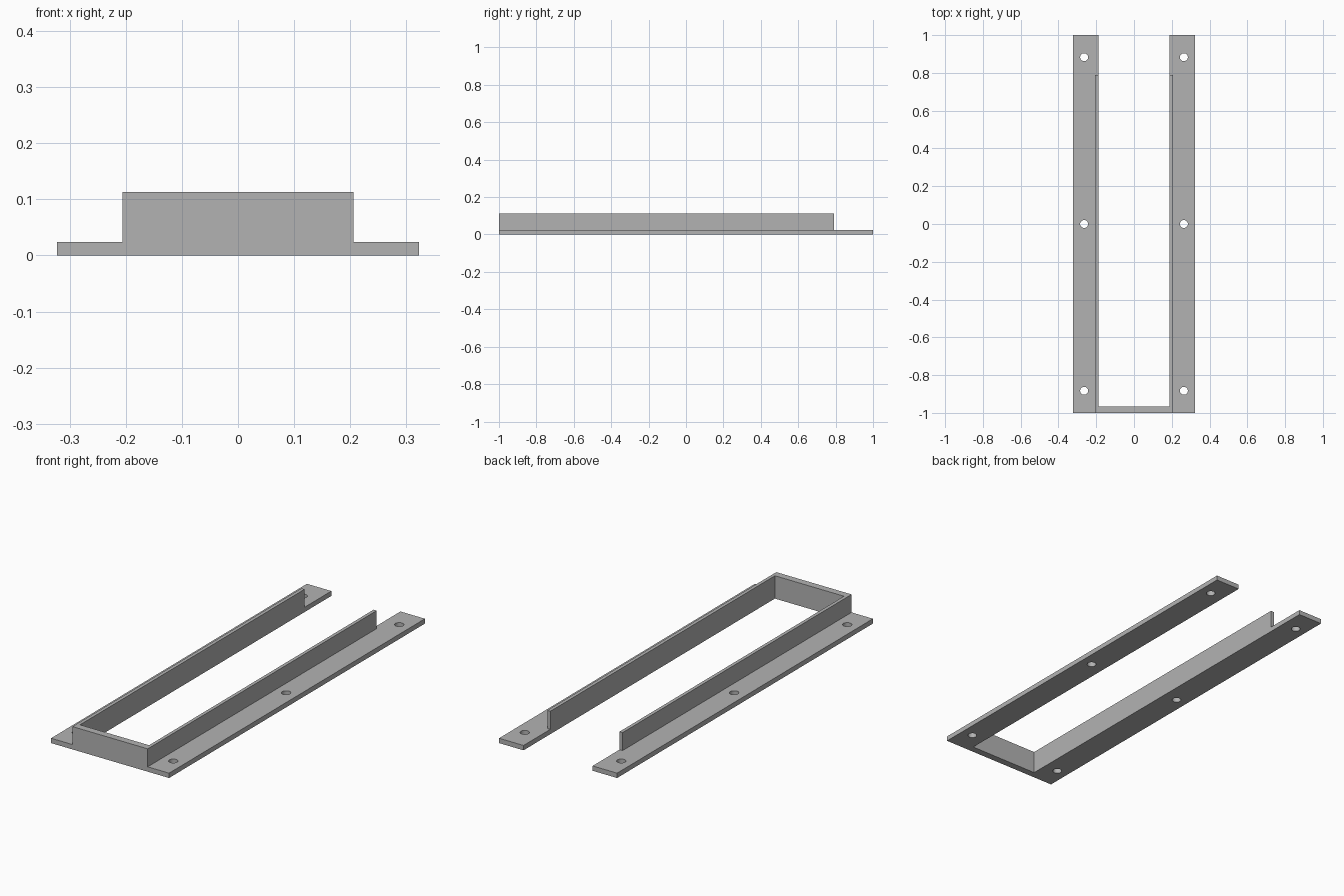
import bpy, bmesh, math

if "Cube" in bpy.data.objects:
    bpy.data.objects.remove(bpy.data.objects["Cube"])

FLANGE_X, WALL_X, INNER_X = 0.323, 0.206, 0.189
FLANGE_Z, WALL_Z = 0.024, 0.113
WALL_END, FRONT_IN = 0.79, -0.965

grey = bpy.data.materials.new("plain grey")
grey.diffuse_color = (0.45, 0.45, 0.45, 1)
grey.use_nodes = True
grey.node_tree.nodes["Principled BSDF"].inputs["Base Color"].default_value = grey.diffuse_color


def prism(name, outline, z0, z1):
    """Extrude a flat outline from z0 to z1."""
    bm = bmesh.new()
    face = bm.faces.new([bm.verts.new((x, y, z0)) for x, y in outline])
    top = bmesh.ops.extrude_face_region(bm, geom=[face])["geom"]
    verts = [v for v in top if isinstance(v, bmesh.types.BMVert)]
    bmesh.ops.translate(bm, verts=verts, vec=(0, 0, z1 - z0))
    bmesh.ops.recalc_face_normals(bm, faces=bm.faces)
    mesh = bpy.data.meshes.new(name)
    bm.to_mesh(mesh)
    bm.free()
    mesh.materials.append(grey)
    obj = bpy.data.objects.new(name, mesh)
    bpy.context.collection.objects.link(obj)
    return obj


def boolean(target, tool, operation):
    """Apply a boolean and remove the tool."""
    mod = target.modifiers.new("boolean", "BOOLEAN")
    mod.operation, mod.object, mod.solver = operation, tool, "EXACT"
    bpy.context.view_layer.objects.active = target
    bpy.ops.object.modifier_apply(modifier=mod.name)
    bpy.data.objects.remove(tool)


# U-shaped upright wall, open at the back
half = [(INNER_X, FRONT_IN), (INNER_X, WALL_END), (WALL_X, WALL_END), (WALL_X, -1)]
bracket = prism("bracket", half + [(-x, y) for x, y in reversed(half)], 0, WALL_Z)

# Mounting flanges, running past the wall at the back
for s in (-1, 1):
    flange = prism("flange", [(s * INNER_X, -1), (s * FLANGE_X, -1),
                              (s * FLANGE_X, 1), (s * INNER_X, 1)], 0, FLANGE_Z)
    boolean(bracket, flange, "UNION")

# Three screw holes in each flange
for s in (-1, 1):
    for y in (-0.883, 0, 0.883):
        circle = [(s * 0.264 + 0.021 * math.cos(a), y + 0.021 * math.sin(a))
                  for a in (math.tau * i / 32 for i in range(32))]
        boolean(bracket, prism("hole", circle, -0.05, 0.07), "DIFFERENCE")

# Smooth hole walls, crisp edges elsewhere
bracket.select_set(True)
bpy.context.view_layer.objects.active = bracket
bpy.ops.object.shade_smooth_by_angle(angle=math.radians(30))
